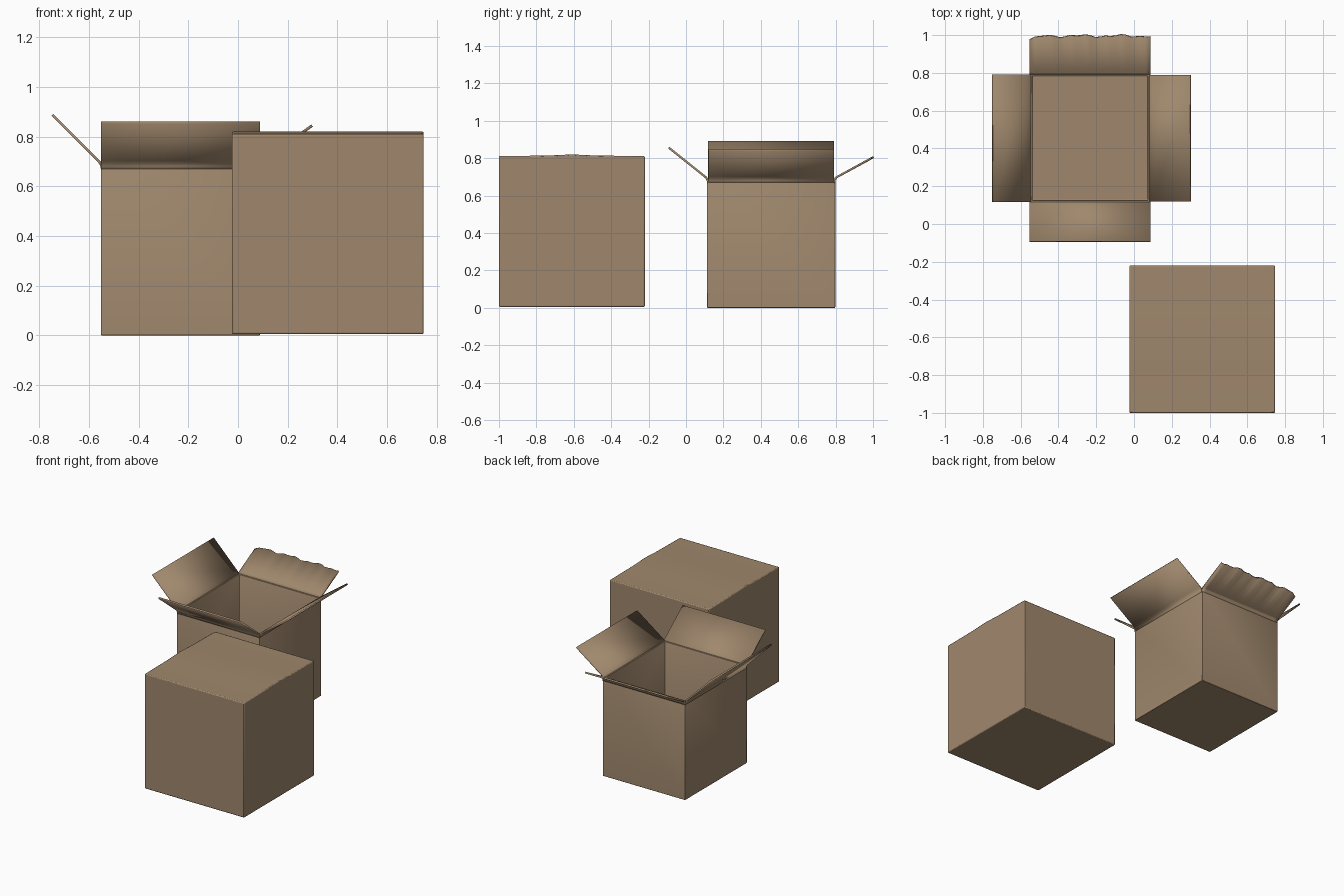
import bpy, bmesh, math
from mathutils import Vector

if "Cube" in bpy.data.objects:
    bpy.data.objects.remove(bpy.data.objects["Cube"])

card = bpy.data.materials.new("cardboard brown")
card.diffuse_color = (0.35, 0.245, 0.152, 1)
card.use_nodes = True
card.node_tree.nodes["Principled BSDF"].inputs["Base Color"].default_value = card.diffuse_color


def finish(bm, name, thickness=0, bevel=0.004):
    bmesh.ops.recalc_face_normals(bm, faces=bm.faces)
    mesh = bpy.data.meshes.new(name)
    bm.to_mesh(mesh)
    bm.free()
    mesh.materials.append(card)
    ob = bpy.data.objects.new(name, mesh)
    bpy.context.collection.objects.link(ob)
    if thickness:
        mod = ob.modifiers.new("card", 'SOLIDIFY')
        mod.thickness, mod.offset = thickness, -1
        mod.use_even_offset = True
    if bevel:
        mod = ob.modifiers.new("soft edges", 'BEVEL')
        mod.width, mod.segments, mod.limit_method = bevel, 2, 'ANGLE'
        mod.angle_limit = math.radians(40)
    bpy.ops.object.select_all(action='DESELECT')
    bpy.context.view_layer.objects.active = ob
    ob.select_set(True)
    bpy.ops.object.shade_smooth_by_angle(angle=math.radians(30))
    return ob


# Closed box: end profile with a faint ridge along the lid, extruded across x
bm = bmesh.new()
profile = [(-1.0, 0.005), (-0.22, 0.005), (-0.22, 0.811), (-0.48, 0.814),
           (-0.61, 0.82), (-0.74, 0.814), (-1.0, 0.811)]
end = bm.faces.new([bm.verts.new((-0.025, y, z)) for y, z in profile])
out = bmesh.ops.extrude_face_region(bm, geom=[end])
for v in out["geom"]:
    if isinstance(v, bmesh.types.BMVert):
        v.co.x = 0.747
finish(bm, "closed_box", bevel=0.006)

# Open box: hollow body without a lid
X0, X1, Y0, Y1, RIM = -0.552, 0.088, 0.112, 0.798, 0.69
bm = bmesh.new()
bmesh.ops.create_cube(bm, size=1)
for v in bm.verts:
    v.co = ((X0 + X1) / 2 + v.co.x * (X1 - X0),
            (Y0 + Y1) / 2 + v.co.y * (Y1 - Y0),
            RIM / 2 + v.co.z * RIM)
lid = [f for f in bm.faces if f.normal.z > 0.5]
bmesh.ops.delete(bm, geom=lid, context='FACES_ONLY')
# normals must face outward so the card thickness grows inward
body = finish(bm, "open_box_body", thickness=0.014, bevel=0.003)


# Flap: curved fold at the rim, then a flat panel out to its tip
def flap(name, hinge, outward, width, reach, rise, trim=None, cols=1):
    outward = Vector(outward)
    along = Vector((-outward.y, outward.x, 0))
    fold = [(-0.006, -0.025), (-0.004, -0.008), (0.004, 0.006)]
    fold += [(0.018, 0.006 + 0.014 * rise / reach), (reach, rise)]
    bm = bmesh.new()
    rows = []
    for k, (o, z) in enumerate(fold):
        row = []
        for i in range(cols + 1):
            t = i / cols
            s = 1 - trim(t) if trim and k == len(fold) - 1 else 1
            p = Vector(hinge) + outward * o * s + along * (t - 0.5) * width
            p.z = RIM + z * s
            row.append(bm.verts.new(p))
        rows.append(row)
    for a, b in zip(rows, rows[1:]):
        for i in range(cols):
            bm.faces.new((a[i], a[i + 1], b[i + 1], b[i]))
    ob = finish(bm, name, thickness=0.011, bevel=0)
    ob.modifiers["card"].offset = 0
    return ob


# Ragged edge of the worn back flap, with a clipped left corner
def ragged(t):
    wave = 0.025 * math.sin(19 * t) + 0.02 * math.sin(43 * t + 1)
    return 0.03 + wave + 0.09 * max(0, (t - 0.88) / 0.12)


CX, CY = (X0 + X1) / 2, (Y0 + Y1) / 2
flap("left_flap", (X0, CY, 0), (-1, 0, 0), 0.675, 0.195, 0.197)
flap("right_flap", (X1, CY, 0), (1, 0, 0), 0.67, 0.21, 0.154)
flap("front_flap", (CX, Y0, 0), (0, -1, 0), 0.64, 0.204, 0.166)
flap("back_flap", (CX, Y1, 0), (0, 1, 0), 0.64, 0.203, 0.115, ragged, 24)
